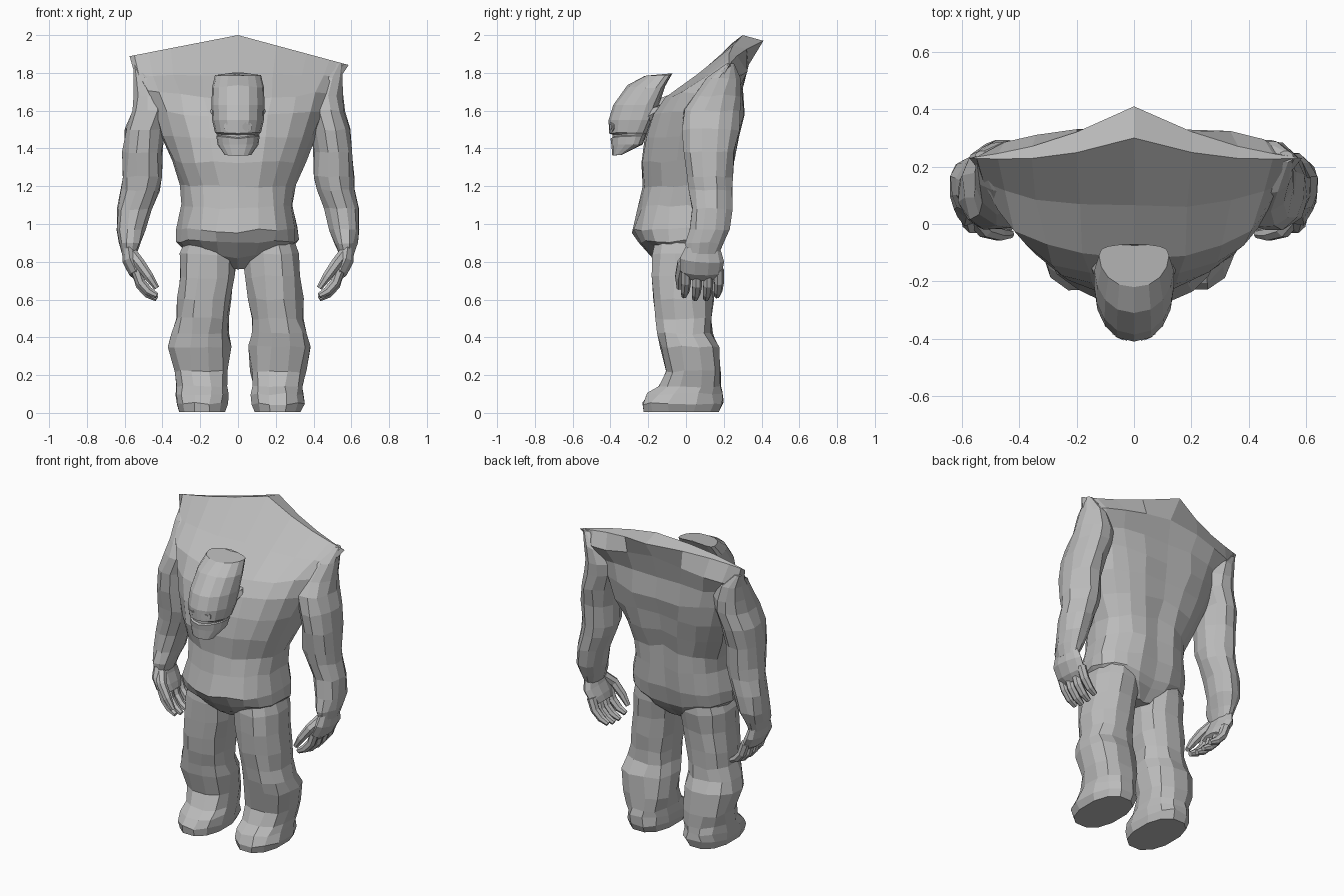
import bpy, bmesh, math, random
from mathutils import Vector

random.seed(4)
if "Cube" in bpy.data.objects:
    bpy.data.objects.remove(bpy.data.objects["Cube"], do_unlink=True)

grey = bpy.data.materials.new("plain grey")
grey.use_nodes = True
COLOUR = (0.5, 0.5, 0.5, 1)
grey.diffuse_color = COLOUR
grey.node_tree.nodes["Principled BSDF"].inputs["Base Color"].default_value = COLOUR


def loft(name, rings, rough=0.0, strip_cap=False):
    """Skin a list of point rings, flat shaded, with closed ends."""
    bm = bmesh.new()
    n = len(rings[0])
    vs = [[bm.verts.new(p) for p in r] for r in rings]
    for r in vs[1:-1]:
        for v in r:
            v.co += Vector([random.uniform(-rough, rough) for _ in range(3)])
    for a, b in zip(vs, vs[1:]):
        for i in range(n):
            j = (i + 1) % n
            bm.faces.new((a[i], a[j], b[j], b[i]))
    bm.faces.new(vs[0])
    top = vs[-1]
    if strip_cap:   # ledge joining the front rim to the back rim
        h = n // 2
        for a in (0, h):
            for k in range(h // 2):
                quad = [top[(a + k) % n], top[(a + k + 1) % n],
                        top[(h - a - k - 1) % n], top[(h - a - k) % n]]
                face = list(dict.fromkeys(quad))
                if len(face) > 2 and not bm.faces.get(face):
                    bm.faces.new(face)
    else:
        bm.faces.new(top)
    bmesh.ops.recalc_face_normals(bm, faces=bm.faces)
    me = bpy.data.meshes.new(name)
    bm.to_mesh(me)
    bm.free()
    me.materials.append(grey)
    ob = bpy.data.objects.new(name, me)
    bpy.context.scene.collection.objects.link(ob)
    return ob


def body_ring(front, side, back, peak=0.0, square=0.9, full_back=0.9, groove=0.0, n=20):
    """Tilted ring through a front (y, z), side (x, y, z) and back (y, z) point."""
    pts = []
    for i in range(n):
        t = math.tau * i / n
        s, c = math.sin(t), math.cos(t)
        end, power = (front, square) if c > 0 else (back, full_back)
        line = 1 - abs(s) ** .9
        wy = abs(c) ** power * (1 - peak) + line * peak
        x = math.copysign(abs(s) ** .9, s) if abs(s) > 1e-6 else 0
        spine = groove if c < -.99 else 0
        pts.append((side[0] * x, side[1] + (end[0] - side[1]) * wy - spine,
                    side[2] + (end[1] - side[2]) * line))
    return pts


def flat_ring(z, cx, cy, rx, ry, n=12, square=0.85):
    power = lambda v: math.copysign(abs(v) ** square, v)
    return [(cx + rx * power(math.cos(math.tau * (i + .5) / n)),
             cy + ry * power(math.sin(math.tau * (i + .5) / n)), z) for i in range(n)]


def tube(name, path, radii, n=7, wide=1.0):
    """Round limb along a path, optionally widened front to back."""
    path = [Vector(p) for p in path]
    rings = []
    for i, p in enumerate(path):
        d = (path[min(i + 1, len(path) - 1)] - path[max(i - 1, 0)]).normalized()
        u = Vector((0, 1, 0)) if abs(d.y) < .8 else Vector((1, 0, 0))
        u = (u - d * u.dot(d)).normalized()
        w = d.cross(u)
        rings.append([p + u * (math.cos(math.tau * k / n) * radii[i] * wide)
                      + w * (math.sin(math.tau * k / n) * radii[i]) for k in range(n)])
    return loft(name, rings)


# Torso: crotch, belly overhang, chest, then the sloping collar up to the high rim
torso = [
    ((-.08, .76), (.10, 0, .77), (.10, .76)),
    ((-.17, .82), (.28, 0, .87), (.17, .82)),
    ((-.255, .905), (.32, 0, .91), (.20, .87)),
    ((-.285, .96), (.32, 0, .98), (.22, .98)),
    ((-.25, 1.08), (.295, 0, 1.1), (.23, 1.12)),
    ((-.23, 1.2), (.30, .02, 1.2), (.24, 1.25)),
    ((-.24, 1.32), (.355, .05, 1.33), (.265, 1.36)),
    ((-.225, 1.45), (.41, .08, 1.46), (.295, 1.47)),
    ((-.19, 1.56), (.46, .11, 1.6), (.315, 1.58)),
    ((-.12, 1.65), (.50, .145, 1.7), (.305, 1.72)),
    ((.06, 1.80), (.545, .19, 1.78), (.34, 1.86)),
]
rings = [body_ring(*r, full_back=.8, groove=.015) for r in torso]
rim = body_ring((.30, 2.0), (.58, .23, 1.865), (.41, 1.97), peak=1)
rim = [(x + .01 * abs(x), y - .03 * math.sin(abs(x) * math.pi / .58), z - .04 * x)
       for x, y, z in rim]
loft("torso", rings + [rim], rough=.008, strip_cap=True)

# Head: jaw, mouth groove, face, brow and swept back crown
head = [
    ((-.39, 1.36), (.07, -.35, 1.365), (-.33, 1.38)),
    ((-.395, 1.42), (.108, -.28, 1.42), (-.23, 1.42)),
    ((-.40, 1.452), (.115, -.265, 1.465), (-.21, 1.475)),
    ((-.388, 1.458), (.111, -.265, 1.47), (-.205, 1.48)),
    ((-.388, 1.472), (.113, -.265, 1.476), (-.205, 1.485)),
    ((-.407, 1.48), (.122, -.26, 1.485), (-.20, 1.49)),
    ((-.41, 1.55), (.137, -.235, 1.55), (-.17, 1.57)),
    ((-.385, 1.63), (.14, -.21, 1.63), (-.14, 1.64)),
    ((-.31, 1.735), (.138, -.16, 1.72), (-.11, 1.73)),
    ((-.22, 1.783), (.122, -.11, 1.788), (-.07, 1.805)),
]
loft("head", [body_ring(*r, square=1.05, full_back=.6, n=16) for r in head])
tube("neck", [(0, -.24, 1.56), (0, -.14, 1.58), (0, -.02, 1.6)], [.08, .085, .11], n=10)

# Limb sections as z, centre x, centre y, half width, half depth
leg = [
    (.005, .20, -.025, .125, .205), (.05, .20, -.02, .14, .22), (.1, .20, -.005, .14, .2),
    (.14, .20, .02, .135, .17), (.22, .205, .04, .15, .148), (.35, .215, .02, .17, .155),
    (.42, .21, -.005, .155, .145), (.5, .2, -.01, .14, .15), (.6, .19, -.015, .145, .16),
    (.72, .175, -.015, .15, .167), (.84, .165, -.005, .15, .178), (.92, .155, 0, .135, .165),
]
arm = [
    (.84, .575, .09, .04, .085), (.9, .572, .10, .06, .105), (.97, .565, .125, .08, .108),
    (1.08, .547, .135, .094, .11), (1.18, .515, .13, .104, .115), (1.25, .505, .125, .108, .122),
    (1.38, .505, .12, .107, .14), (1.5, .49, .13, .108, .155), (1.6, .455, .14, .11, .155),
    (1.68, .45, .165, .105, .13), (1.77, .475, .20, .08, .09), (1.85, .53, .235, .025, .02),
]
for s, side in ((1, "left"), (-1, "right")):
    shift = .01
    loft(side + "_leg", [flat_ring(z, s * x + shift, y, rx, ry) for z, x, y, rx, ry in leg],
         rough=.008)
    loft(side + "_arm", [flat_ring(z, s * x, y, rx, ry, square=.95) for z, x, y, rx, ry in arm],
         rough=.006)

    # Hand: palm, four curled fingers and a thumb
    tube(side + "_palm", [(s * .58, .09, .87), (s * .57, .085, .81), (s * .54, .08, .75),
                          (s * .515, .08, .715)], [.036, .045, .043, .03], n=10, wide=2.6)
    for k in range(4):
        y = .0 + .058 * k
        drop = .015 if k in (1, 2) else 0
        tube(f"{side}_finger_{k + 1}",
             [(s * .54, y, .76), (s * .515, y, .69 - drop), (s * .475, y - .005, .645 - drop),
              (s * .43, y - .01, .62 - drop)], [.028, .027, .024, .016])
    tube(side + "_thumb", [(s * .56, .03, .84), (s * .52, -.02, .79), (s * .47, -.035, .72),
                           (s * .43, -.035, .66)], [.032, .03, .025, .015])

    # Eye with a raised rim, and a small ear
    for part, size, depth in (("eye_rim", .027, .006), ("eye", .015, .01)):
        rings = [[(s * .05 + size * math.cos(math.tau * (i + .5) / 8),
                   -.39 - d + s * .45 * size * math.cos(math.tau * (i + .5) / 8),
                   1.515 + size * math.sin(math.tau * (i + .5) / 8)) for i in range(8)]
                 for d in (0, depth)]
        loft(f"{side}_{part}", rings)
    tube(side + "_ear", [(s * .10, -.2, 1.57), (s * .12, -.15, 1.6), (s * .13, -.11, 1.63)],
         [.03, .028, .008], n=6)
